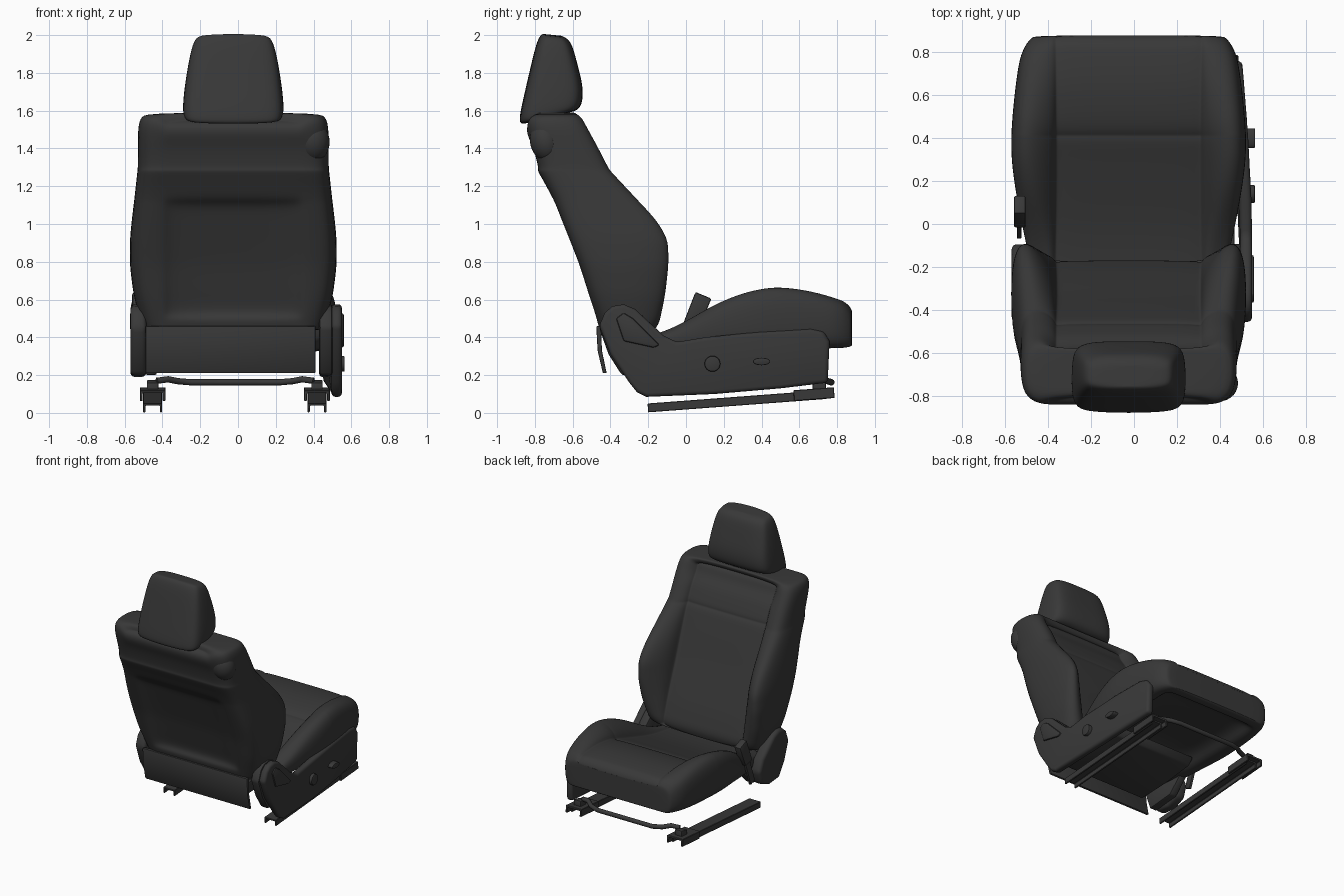
import bpy, bmesh, math
from mathutils import Matrix

if "Cube" in bpy.data.objects:
    bpy.data.objects.remove(bpy.data.objects["Cube"])

CX = -0.025  # centre line of the upholstery
mat = bpy.data.materials.new("charcoal")
mat.diffuse_color = (0.04, 0.04, 0.04, 1)
mat.use_nodes = True
mat.node_tree.nodes["Principled BSDF"].inputs["Base Color"].default_value = mat.diffuse_color


def finish(name, bm, angle=35):
    bmesh.ops.recalc_face_normals(bm, faces=bm.faces)
    me = bpy.data.meshes.new(name)
    bm.to_mesh(me)
    bm.free()
    ob = bpy.data.objects.new(name, me)
    bpy.context.collection.objects.link(ob)
    me.materials.append(mat)
    bpy.ops.object.select_all(action='DESELECT')
    ob.select_set(True)
    bpy.context.view_layer.objects.active = ob
    bpy.ops.object.shade_smooth_by_angle(angle=math.radians(angle))
    return ob


def loft(name, halves, levels=2):
    """Skin mirrored half-sections (first and last point on the centre line)."""
    bm = bmesh.new()
    rings = []
    for half in halves:
        pts = half + [(-x, y, z) for x, y, z in half[-2:0:-1]]
        rings.append([bm.verts.new((x + CX, y, z)) for x, y, z in pts])
    n = len(rings[0])
    for a, b in zip(rings, rings[1:]):
        for i in range(n):
            j = (i + 1) % n
            bm.faces.new((a[i], a[j], b[j], b[i]))
    for r in (rings[0], rings[-1]):
        for i in range(n // 2):
            quad = [r[i], r[i + 1], r[n - i - 1], r[(n - i) % n]]
            bm.faces.new(list(dict.fromkeys(quad)))
    ob = finish(name, bm, 180)
    m = ob.modifiers.new("smooth", 'SUBSURF')
    m.levels = m.render_levels = levels
    return ob


def prism(name, pts, a, b, axis='x', bevel=0.01, seg=2):
    """Extrude a (y,z) profile along x, or an (x,z) profile along y."""
    place = (lambda p, d: (d, *p)) if axis == 'x' else (lambda p, d: (p[0], d, p[1]))
    bm = bmesh.new()
    lo = [bm.verts.new(place(p, a)) for p in pts]
    hi = [bm.verts.new(place(p, b)) for p in pts]
    bm.faces.new(lo)
    bm.faces.new(hi)
    for i in range(len(pts)):
        j = (i + 1) % len(pts)
        bm.faces.new((lo[i], lo[j], hi[j], hi[i]))
    bmesh.ops.recalc_face_normals(bm, faces=bm.faces)
    if bevel:
        sharp = [e for e in bm.edges if e.calc_face_angle(0) > 0.6]
        bmesh.ops.bevel(bm, geom=sharp, offset=bevel, segments=seg, affect='EDGES', profile=0.5)
    return finish(name, bm)


def oval(cy, cz, ry, rz, n=24):
    return [(cy + ry * math.cos(t * math.tau / n), cz + rz * math.sin(t * math.tau / n)) for t in range(n)]


def tube(name, pts, r):
    cu = bpy.data.curves.new(name, 'CURVE')
    cu.dimensions = '3D'
    cu.bevel_depth, cu.bevel_resolution, cu.use_fill_caps = r, 3, True
    sp = cu.splines.new('POLY')
    sp.points.add(len(pts) - 1)
    for p, c in zip(sp.points, pts):
        p.co = (*c, 1)
    ob = bpy.data.objects.new(name, cu)
    cu.materials.append(mat)
    bpy.context.collection.objects.link(ob)


def lookup(rows, t):
    """Linear interpolation in a keyed table."""
    for a, b in zip(rows, rows[1:]):
        if t <= b[0]:
            f = (t - a[0]) / (b[0] - a[0])
            return [p + (q - p) * f for p, q in zip(a[1:], b[1:])]
    return list(rows[-1][1:])


# backrest: z, half width, rear y, bolster front y, centre front y
BACK = [(.42, .47, -.45, -.18, -.18), (.47, .49, -.465, -.135, -.165), (.62, .53, -.515, -.10, -.21),
        (.78, .55, -.565, -.078, -.27), (.92, .55, -.62, -.08, -.325), (1.02, .54, -.66, -.14, -.36),
        (1.16, .523, -.715, -.275, -.41), (1.28, .51, -.785, -.39, -.455), (1.31, .507, -.78, -.41, -.47),
        (1.42, .507, -.815, -.465, -.52), (1.52, .507, -.845, -.52, -.57), (1.57, .49, -.84, -.545, -.585),
        (1.59, .45, -.80, -.58, -.605)]


def back_half(z):
    w, yb, yf, yc = lookup(BACK, z)
    r = .035 if .52 < z < 1.12 else 0          # recessed rear panel
    if abs(z - 1.285) < .001:                  # cross seam
        yc -= .012
    mix = lambda f: yb + (yf - yb) * f
    pts = [(0, yb + r), (.335, yb + r), (.355, yb), (w - .08, yb + .003), (w - .015, yb + .04), (w, mix(.45)),
           (w - .005, mix(.75)), (w - .03, yf - .02), (max(w - .09, .365), yf), (.35, .4 * yf + .6 * yc),
           (.338, yc - .012), (.325, yc), (0, yc)]
    return [(x, y, z - (.04 if z > 1.5 and x < .36 else 0)) for x, y in pts]


loft("backrest", [back_half(z) for z in (.42, .46, .5, .53, .62, .7, .78, .85, .92, 1.02, 1.105, 1.13, 1.2,
                                         1.27, 1.285, 1.3, 1.36, 1.42, 1.52, 1.57, 1.59)])

# seat cushion: y, half width, bottom z, bolster top z, centre top z
SEAT = [(-.32, .40, .34, .40, .38), (-.15, .47, .33, .42, .40), (0, .50, .32, .49, .43), (.15, .53, .33, .585, .475),
        (.3, .55, .33, .645, .52), (.41, .55, .33, .667, .56), (.5, .545, .33, .675, .59), (.65, .53, .33, .655, .61),
        (.78, .51, .34, .615, .60), (.84, .48, .345, .59, .588), (.87, .455, .35, .56, .562),
        (.88, .435, .36, .535, .535)]


def seat_half(y):
    w, zb, zt, zc = lookup(SEAT, y)
    if abs(y - .412) < .001:
        zc -= .012
    d = zt - zb
    hollow = .08 if .1 < y < .8 else 0         # open underside behind the front lip
    pts = [(0, zb + hollow), (.36, zb + hollow), (.38, zb), (w - .02, zb), (w, zb + .35 * d),
           (w - .005, zb + .75 * d), (w - .035, zt - .015), (max(w - .1, .37), zt), (.352, .4 * zt + .6 * zc),
           (.338, zc - .012), (.325, zc), (0, zc)]
    return [(x, y, z) for x, z in pts]


loft("seat_cushion", [seat_half(y) for y in (-.32, -.25, -.15, 0, .15, .3, .395, .412, .43, .5, .65, .77, .81, .84,
                                             .87, .88)])

# headrest: z, half width, rear y, front y, tilt of the section
HEAD = [(1.565, .24, -.86, -.59, .25), (1.575, .265, -.885, -.562, .25), (1.62, .27, -.88, -.546, .2),
        (1.72, .26, -.853, -.546, .1), (1.85, .24, -.82, -.576, 0), (1.94, .22, -.797, -.598, -.05),
        (1.988, .2, -.778, -.62, -.1), (2.003, .16, -.76, -.66, -.1)]
rings = []
for z, w, yr, yf, s in HEAD:
    pts = [(0, yr), (.6 * w, yr + .005), (.93 * w, yr + .02), (w, yr + .3 * (yf - yr)), (.99 * w, yr + .75 * (yf - yr)),
           (.91 * w, yf - .02), (.6 * w, yf), (0, yf)]
    rings.append([(x, y, z + s * (y + .72)) for x, y in pts])
loft("headrest", rings)
for side in (-1, 1):
    tube("headrest_post", [(CX + side * .13, -.69, 1.48), (CX + side * .13, -.715, 1.64)], .015)

# rounded pad on the rear shoulder
bm = bmesh.new()
bmesh.ops.create_uvsphere(bm, u_segments=28, v_segments=16, radius=1)
bm.transform(Matrix.Translation((.398, -.742, 1.435)) @ Matrix.Rotation(.25, 4, 'X')
             @ Matrix.Diagonal((.087, .083, .108, 1)))
finish("shoulder_pad", bm, 180)

# rear skirt below the backrest, and the pan under the cushion
prism("rear_skirt", [(-.475, .46), (-.468, .33), (-.44, .21), (-.42, .21), (-.445, .33), (-.45, .46)],
      -.49, .41, bevel=.006)
prism("seat_pan", [(-.40, .36), (-.36, .27), (-.1, .28), (.15, .31), (.2, .36)], -.38, .33)

# right side shield (curving inward to the front) with controls
shield = prism("right_side_shield", [(-.46, .46), (-.43, .53), (-.39, .565), (-.33, .575), (-.27, .55), (-.12, .41),
                                     (-.05, .375), (.1, .40), (.4, .43), (.66, .445), (.73, .43), (.76, .38),
                                     (.75, .16), (.5, .13), (.15, .1), (-.21, .085), (-.26, .11), (-.30, .16),
                                     (-.40, .31)], .495, .55, bevel=.02, seg=3)
for v in shield.data.vertices:
    v.co.x -= .05 * max(0, v.co.y / .8) ** 1.5
prism("recliner_handle", [(-.37, .50), (-.33, .53), (-.28, .50), (-.14, .36), (-.17, .345), (-.33, .38)], .53, .56)
prism("round_switch", oval(.14, .26, .042, .042), .52, .565, bevel=.008)
prism("oval_switch", oval(.40, .272, .046, .02), .51, .565, bevel=.006)

# recliner covers on both sides, belt buckle on the left
COVER = [(-.46, .45), (-.43, .53), (-.39, .565), (-.33, .575), (-.27, .55), (-.13, .42), (-.09, .33),
         (-.12, .23), (-.22, .19), (-.34, .2), (-.41, .31)]
prism("left_recliner_cover", COVER, -.57, -.485, bevel=.025, seg=3)
prism("right_recliner_plate", COVER, .43, .50, bevel=.015)
prism("left_hinge_bracket", [(-.40, .36), (-.34, .2), (-.12, .22), (.02, .36)], -.49, -.43, bevel=.01)
prism("belt_buckle", [(.05, .64), (.135, .605), (.065, .44), (-.02, .46)], -.56, -.505)
prism("buckle_stalk", [(.0, .48), (.05, .46), (-.02, .26), (-.07, .28)], -.545, -.525, bevel=.004)


# floor rails: downward-open channels, sloping up to the front
def channel(name, cx, hw, z0, z1, t, a, b):
    ob = prism(name, [(cx - hw, z0), (cx - hw, z1), (cx + hw, z1), (cx + hw, z0), (cx + hw - t, z0),
                      (cx + hw - t, z1 - t), (cx - hw + t, z1 - t), (cx - hw + t, z0)], a, b, 'y', .003, 1)
    ob.data.transform(Matrix.Translation((0, -.2, 0)) @ Matrix.Rotation(math.atan(.075), 4, 'X')
                      @ Matrix.Translation((0, .2, 0)))


for cx in (-.452, .418):
    channel("floor_rail", cx, .05, .003, .05, .012, -.2, .75)
    channel("rail_front_bracket", cx, .068, .005, .062, .015, .575, .79)
    prism("rail_foot", [(.67, .11), (.67, .16), (.74, .175), (.74, .11)], cx - .03, cx + .03, bevel=.005)

# adjustment bar between the rails
tube("adjustment_bar", [(-.43, .69, .17), (-.37, .71, .178), (-.32, .75, .168), (-.25, .77, .162), (.22, .77, .162),
                        (.29, .75, .168), (.34, .71, .178), (.40, .69, .17)], .017)
